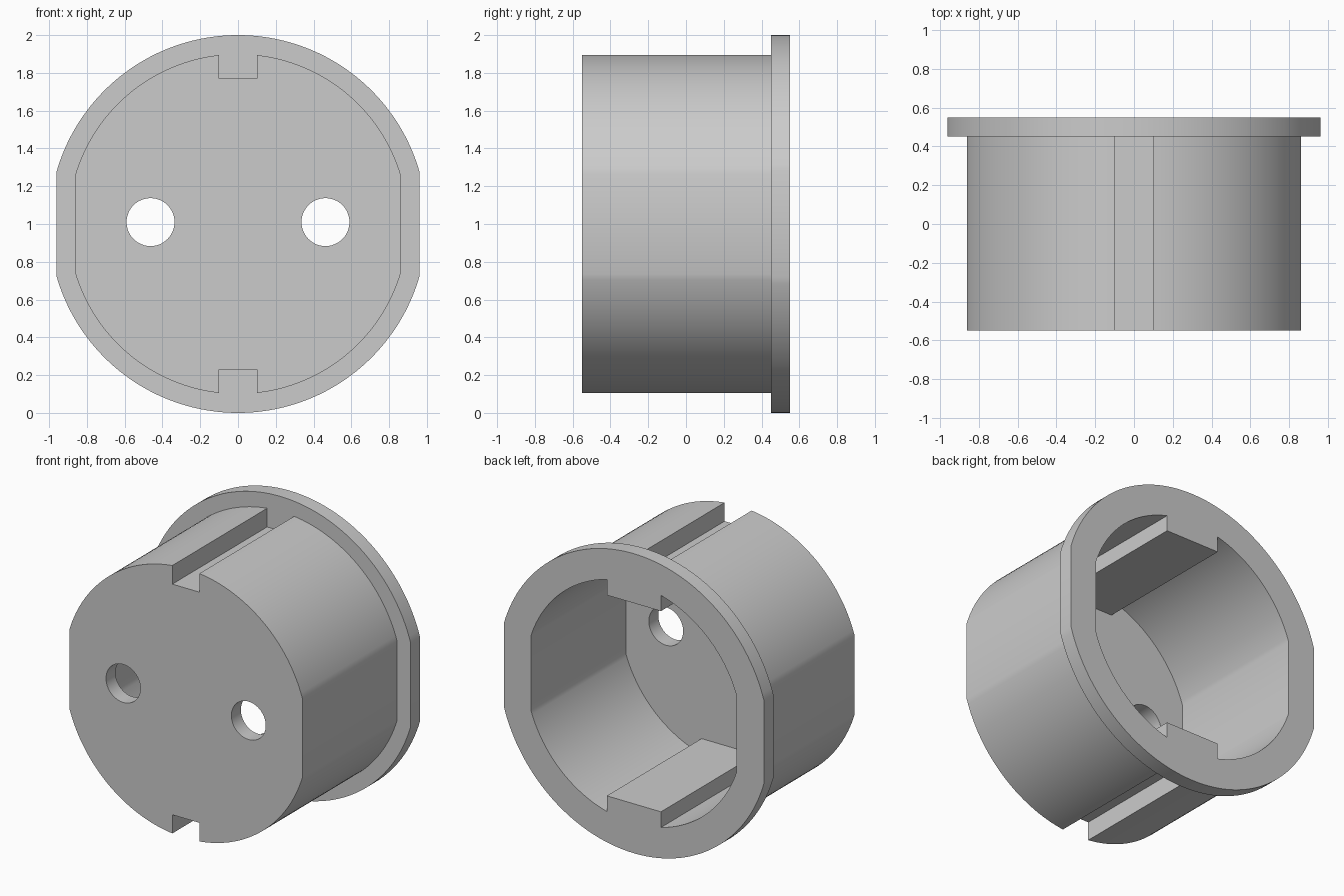
import bpy
import bmesh
from math import asin, acos, cos, sin, pi, radians

default = bpy.data.objects.get("Cube")
if default:
    bpy.data.objects.remove(default, do_unlink=True)

CENTRE_Z = 1.0
ARC_STEPS = 32

grey = bpy.data.materials.new("light grey plastic")
grey.use_nodes = True
colour = (0.6, 0.6, 0.6, 1)
grey.diffuse_color = colour
grey.node_tree.nodes["Principled BSDF"].inputs["Base Color"].default_value = colour


def outline(radius, flat, notch=0, floor=None):
    """Circle with flat sides and an optional square notch at top and bottom."""
    start, end = pi / 2 - asin(notch / radius), acos(flat / radius)
    quarter = [(notch, floor)] if notch else []
    for i in range(ARC_STEPS + 1):
        a = start + (end - start) * i / ARC_STEPS
        quarter.append((radius * cos(a), radius * sin(a)))
    right = quarter + [(x, -z) for x, z in reversed(quarter)]
    return right + [(-x, z) for x, z in reversed(right)]


def circle(x, z, radius, steps=48):
    return [(x + radius * cos(2 * pi * i / steps), z + radius * sin(2 * pi * i / steps))
            for i in range(steps)]


def prism(name, points, front, back):
    """Extrude an x-z outline along y."""
    bm = bmesh.new()
    verts = [bm.verts.new((x, front, z + CENTRE_Z)) for x, z in points]
    bmesh.ops.remove_doubles(bm, verts=verts, dist=1e-5)
    face = bm.faces.new([v for v in verts if v.is_valid])
    new = bmesh.ops.extrude_face_region(bm, geom=[face])["geom"]
    for v in new:
        if isinstance(v, bmesh.types.BMVert):
            v.co.y = back
    bmesh.ops.recalc_face_normals(bm, faces=bm.faces[:])
    mesh = bpy.data.meshes.new(name)
    bm.to_mesh(mesh)
    bm.free()
    mesh.materials.append(grey)
    obj = bpy.data.objects.new(name, mesh)
    bpy.context.collection.objects.link(obj)
    return obj


def combine(target, tool, operation):
    mod = target.modifiers.new(operation.lower(), "BOOLEAN")
    mod.operation, mod.solver, mod.object = operation, "EXACT", tool
    bpy.context.view_layer.objects.active = target
    bpy.ops.object.modifier_apply(modifier=mod.name)
    bpy.data.objects.remove(tool, do_unlink=True)


# Keyed cup body, running slightly into the rear flange
body = prism("socket_cup", outline(0.9, 0.86, 0.1, 0.77), -0.55, 0.5)
combine(body, prism("rear_flange", outline(1.0, 0.96), 0.45, 0.55), "UNION")

# Cavity open at the back, its notches leaving walls around the outer slots
combine(body, prism("cavity_cutter", outline(0.8, 0.76, 0.2, 0.67), -0.45, 0.7), "DIFFERENCE")

# Two round holes through the front wall
for side in (-1, 1):
    hole = prism("hole_cutter", circle(side * 0.463, 0.01, 0.127), -0.7, -0.3)
    combine(body, hole, "DIFFERENCE")

# Smooth curved walls, crisp corners
bpy.ops.object.select_all(action="DESELECT")
body.select_set(True)
bpy.context.view_layer.objects.active = body
bpy.ops.object.shade_smooth_by_angle(angle=radians(30))
